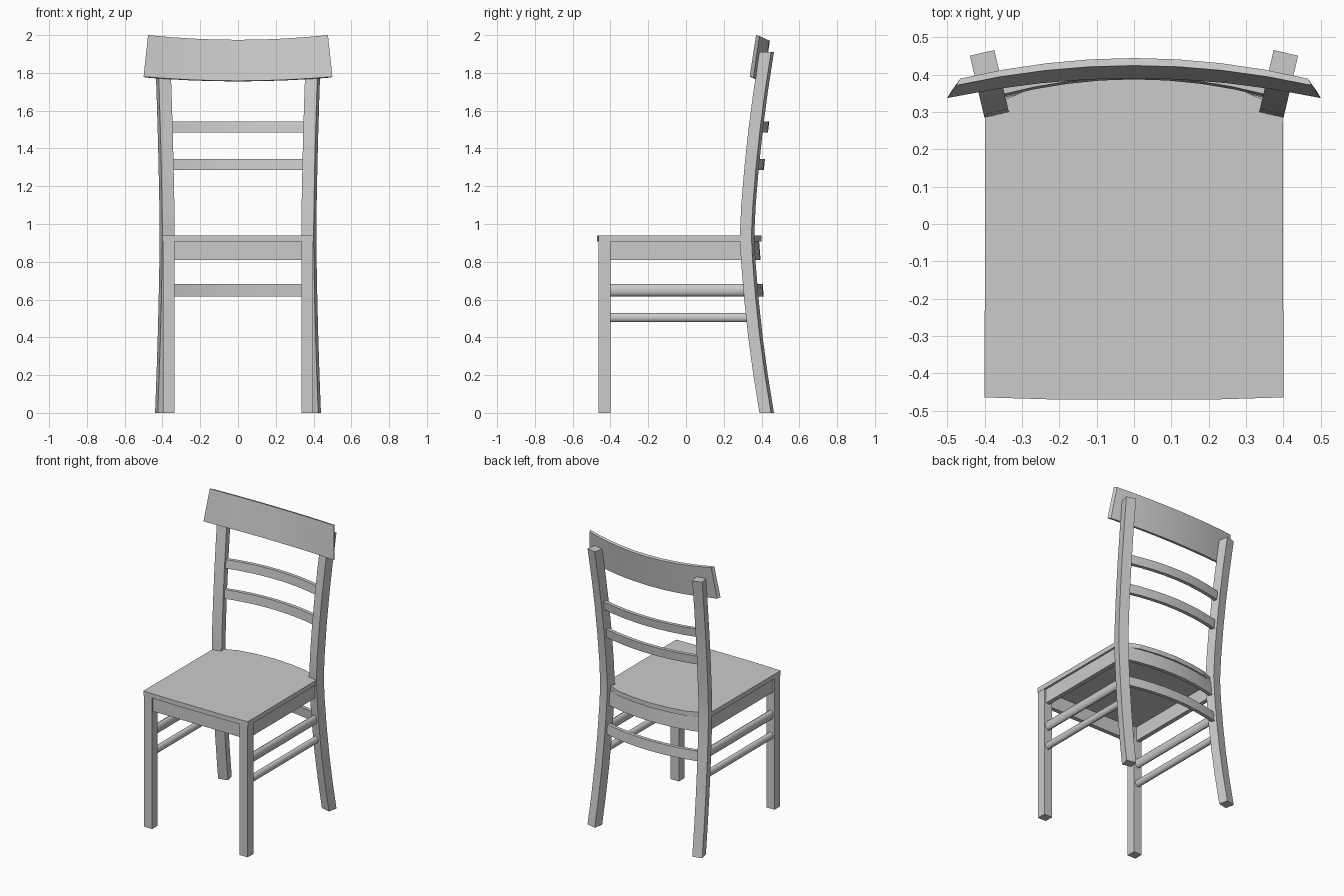
import bpy, bmesh, math

if "Cube" in bpy.data.objects:
    bpy.data.objects.remove(bpy.data.objects["Cube"])


def finish(name, bm, smooth=False):
    bmesh.ops.recalc_face_normals(bm, faces=bm.faces)
    me = bpy.data.meshes.new(name)
    bm.to_mesh(me)
    bm.free()
    ob = bpy.data.objects.new(name, me)
    bpy.context.collection.objects.link(ob)
    if smooth:
        bpy.ops.object.select_all(action='DESELECT')
        ob.select_set(True)
        bpy.context.view_layer.objects.active = ob
        bpy.ops.object.shade_smooth_by_angle(angle=math.radians(30))
    return ob


def loft(name, rings, smooth=False):
    """Skin a list of equal-length point rings and cap both ends."""
    bm = bmesh.new()
    vs = [[bm.verts.new(p) for p in r] for r in rings]
    n = len(vs[0])
    for a, b in zip(vs, vs[1:]):
        for i in range(n):
            j = (i + 1) % n
            bm.faces.new((a[i], a[j], b[j], b[i]))
    bm.faces.new(vs[0])
    bm.faces.new(vs[-1])
    return finish(name, bm, smooth)


def box(name, x0, x1, y0, y1, z0, z1):
    quad = [(x0, y0), (x1, y0), (x1, y1), (x0, y1)]
    return loft(name, [[(x, y, z) for x, y in quad] for z in (z0, z1)])


def board(name, z0, z1, y_back, rise, thick, tilt=0.0, half=0.355, segs=8):
    """Board bowed backwards in plan; y_back is its back face at the ends."""
    rings = []
    for i in range(segs + 1):
        t = 2 * i / segs - 1
        y = y_back + rise * (1 - t * t)
        x = half * t
        rings.append([(x, y - thick, z0), (x, y, z0),
                      (x, y + tilt, z1), (x, y - thick + tilt, z1)])
    return loft(name, rings, True)


# Seat with bowed back edge
half = [(0, -0.47), (0.2, -0.47), (0.40, -0.464), (0.398, 0.29), (0.345, 0.333),
        (0.26, 0.37), (0.14, 0.39), (0, 0.40)]
outline = half + [(-x, y) for x, y in half[-2:0:-1]]
loft("seat", [[(x, y, z) for x, y in outline] for z in (0.908, 0.94)])

# Front apron
box("front_apron", -0.345, 0.345, -0.45, -0.42, 0.81, 0.91)

# Rear leg path: height, offset of the front face along the splayed direction
path = [(0, 0.107), (0.2, 0.074), (0.4, 0.046), (0.6, 0.024), (0.8, 0.007), (0.94, 0),
        (1.1, 0.008), (1.3, 0.025), (1.5, 0.047), (1.7, 0.074), (1.91, 0.107)]
a = math.radians(13.2)
c, s = math.cos(a), math.sin(a)


def leg_ring(side, z, v):
    pts = [(0, v), (0.067, v), (0.067, v + 0.063), (0, v + 0.063)]
    return [(side * (0.335 + u * c + w * s), 0.30 - u * s + w * c, z) for u, w in pts]


def side_rail(name, side, z, rx, rz, y_end):
    ring = [(math.cos(k * math.tau / 16), math.sin(k * math.tau / 16)) for k in range(16)]
    loft(name, [[(side * 0.368 + rx * p, y, z + rz * q) for p, q in ring]
                for y in (-0.42, y_end)], True)


# Parts repeated on both sides
for side, tag in ((1, "right"), (-1, "left")):
    x0, x1 = sorted((side * 0.335, side * 0.398))
    box("front_leg_" + tag, x0, x1, -0.462, -0.40, 0, 0.91)
    loft("rear_leg_" + tag, [leg_ring(side, z, v) for z, v in path], True)
    x0, x1 = sorted((side * 0.355, side * 0.385))
    box("side_apron_" + tag, x0, x1, -0.42, 0.31, 0.81, 0.91)
    side_rail("upper_side_rail_" + tag, side, 0.65, 0.02, 0.033, 0.335)
    side_rail("lower_side_rail_" + tag, side, 0.505, 0.02, 0.025, 0.345)

# Bowed cross pieces between the rear legs
board("rear_apron", 0.81, 0.91, 0.345, 0.05, 0.025, -0.008)
board("rear_rail", 0.615, 0.682, 0.365, 0.047, 0.025, -0.006)
board("lower_slat", 1.285, 1.345, 0.365, 0.047, 0.025, 0.006)
board("upper_slat", 1.485, 1.543, 0.387, 0.047, 0.025, 0.007)

# Top rail: bowed, leaning back, with dipped edges and splayed ends
rings = []
for i in range(9):
    t = i / 4 - 1
    b = 1 - t * t
    rings.append([(0.50 * t, 0.337 + 0.053 * b, 1.78 - 0.022 * b),
                  (0.488 * t, 0.357 + 0.055 * b, 1.775 - 0.02 * b),
                  (0.465 * t, 0.389 + 0.055 * b, 1.995 - 0.025 * b),
                  (0.476 * t, 0.371 + 0.053 * b, 2.0 - 0.025 * b)])
loft("top_rail", rings, True)
